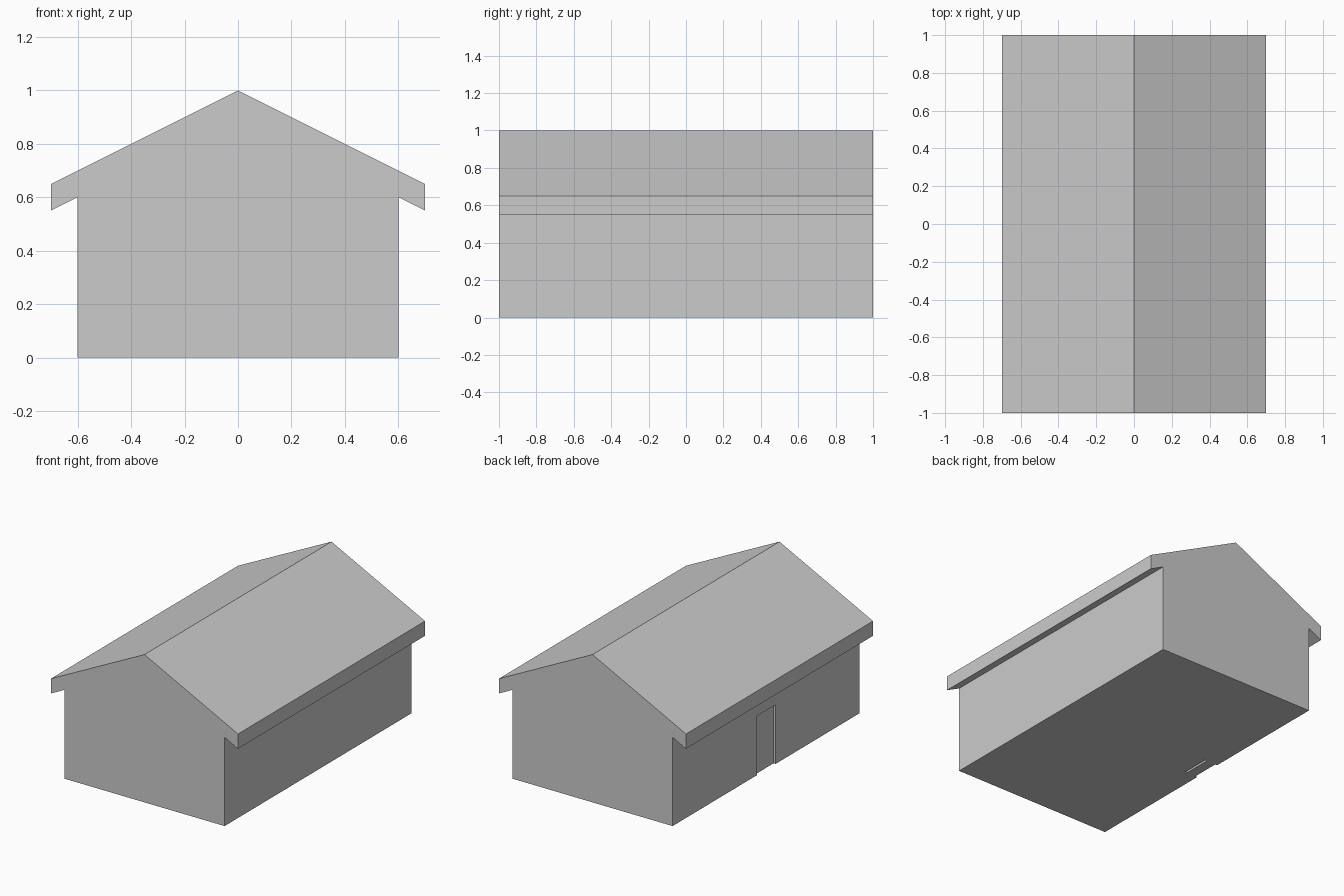
import bpy
import bmesh
from mathutils import Matrix, Vector

if "Cube" in bpy.data.objects:
    bpy.data.objects.remove(bpy.data.objects["Cube"])


def make_object(name, bm):
    bmesh.ops.recalc_face_normals(bm, faces=bm.faces)
    mesh = bpy.data.meshes.new(name)
    bm.to_mesh(mesh)
    bm.free()
    obj = bpy.data.objects.new(name, mesh)
    bpy.context.collection.objects.link(obj)
    return obj


def box(name, lo, hi):
    lo, hi = Vector(lo), Vector(hi)
    bm = bmesh.new()
    matrix = Matrix.Translation((lo + hi) / 2) @ Matrix.Diagonal((*(hi - lo), 1))
    bmesh.ops.create_cube(bm, size=1, matrix=matrix)
    return make_object(name, bm)


# House shell: mirrored gable profile with eaves, extruded along y
half = [(0.6, 0), (0.6, 0.6), (0.7, 0.55), (0.7, 0.65)]
profile = half + [(0, 1)] + [(-x, z) for x, z in reversed(half)]
bm = bmesh.new()
gable = bm.faces.new([bm.verts.new((x, -1, z)) for x, z in profile])
ext = bmesh.ops.extrude_face_region(bm, geom=[gable], use_keep_orig=True)
moved = [v for v in ext["geom"] if isinstance(v, bmesh.types.BMVert)]
bmesh.ops.translate(bm, verts=moved, vec=(0, 2, 0))
house = make_object("house", bm)

# Doorway opening in the left wall
opening = box("doorway_cutter", (-0.7, -0.1, -0.1), (-0.5, 0.1, 0.4))
opening.hide_render = True
opening.hide_viewport = True
cut = house.modifiers.new("doorway", "BOOLEAN")
cut.operation = "DIFFERENCE"
cut.solver = "EXACT"
cut.object = opening

# Door panel set slightly back in the opening
box("door", (-0.585, -0.1, 0), (-0.515, 0.1, 0.4))
